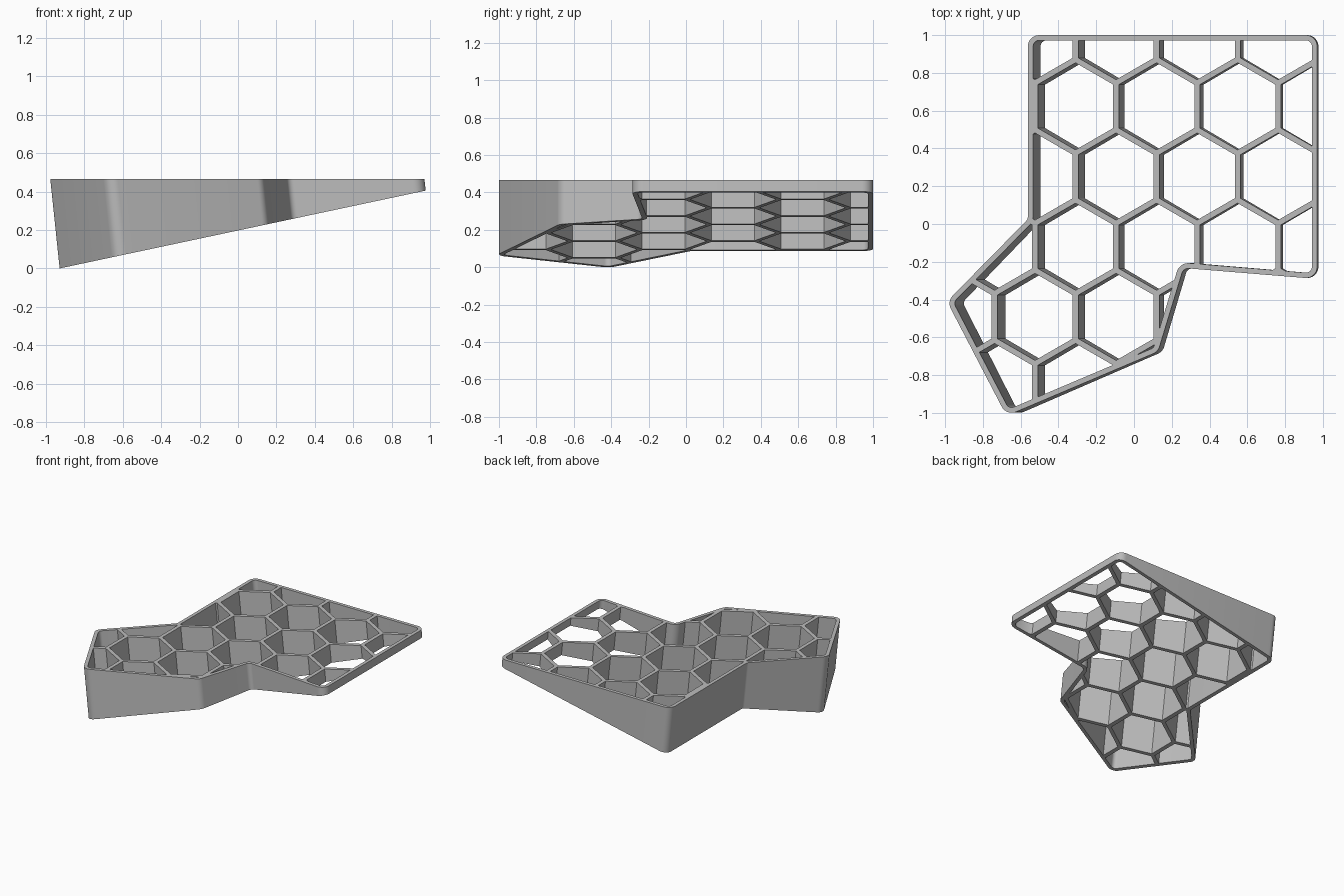
import bpy, bmesh, math
from mathutils import Vector

cube = bpy.data.objects.get("Cube")
if cube:
    bpy.data.objects.remove(cube, do_unlink=True)

HEIGHT = 0.465                      # level of the flat top rim
SLOPE = math.tan(math.radians(12))  # slope of the underside
LEAN = math.tan(math.radians(6))    # sideways lean of every wall
RIM = 0.028                         # outer wall thickness
PITCH = 0.429                       # spacing of the honeycomb cells
WEB = 0.03                          # honeycomb wall thickness

# Outline corners, counter-clockwise
CORNERS = [(-0.562, 1.0), (-0.562, 0.025), (-0.99, -0.41), (-0.675, -1.016),
           (0.127, -0.676), (0.262, -0.233), (0.97, -0.291), (0.97, 1.0)]


def rounded_outline(inset, steps=8):
    """Outline moved inward by inset, with filleted corners."""
    pts = [Vector(c) for c in CORNERS]
    result = []
    for i, p in enumerate(pts):
        a = (p - pts[i - 1]).normalized()
        b = (pts[(i + 1) % len(pts)] - p).normalized()
        turn = a.x * b.y - a.y * b.x
        side = 1 if turn > 0 else -1
        radius = 0.06 - inset if turn > 0 else 0.035 + inset
        na, nb = Vector((-a.y, a.x)), Vector((-b.y, b.x))
        mitre = (na + nb) / (1 + na.dot(nb))
        centre = p + mitre * (inset + side * radius)
        sweep = a.angle(b) * side
        start = math.atan2(-na.y * side, -na.x * side)
        for k in range(steps + 1):
            t = start + sweep * k / steps
            result.append(centre + radius * Vector((math.cos(t), math.sin(t))))
    return result


def add_prisms(name, loops, bottom, top):
    """One object holding an upright prism for each loop."""
    bm = bmesh.new()
    for loop in loops:
        low = [bm.verts.new((p[0], p[1], bottom)) for p in loop]
        high = [bm.verts.new((p[0], p[1], top)) for p in loop]
        bm.faces.new(low[::-1])
        bm.faces.new(high)
        for i in range(len(loop)):
            j = (i + 1) % len(loop)
            bm.faces.new((low[i], low[j], high[j], high[i]))
    mesh = bpy.data.meshes.new(name)
    bm.to_mesh(mesh)
    bm.free()
    obj = bpy.data.objects.new(name, mesh)
    bpy.context.collection.objects.link(obj)
    return obj


def apply_boolean(target, cutter, operation):
    mod = target.modifiers.new("cut", 'BOOLEAN')
    mod.object, mod.operation, mod.solver = cutter, operation, 'EXACT'
    bpy.context.view_layer.update()
    graph = bpy.context.evaluated_depsgraph_get()
    mesh = bpy.data.meshes.new_from_object(target.evaluated_get(graph))
    target.modifiers.clear()
    target.data = mesh
    bpy.data.objects.remove(cutter, do_unlink=True)


# Honeycomb cells
cells = []
radius = (PITCH - WEB) / math.sqrt(3)
for row in range(-5, 3):
    for col in range(-5, 4):
        cx = 0.5485 + (col + 0.5 * (row % 2)) * PITCH
        cy = 0.623 + row * PITCH * math.sqrt(3) / 2
        cells.append([(cx + radius * math.sin(-k * math.pi / 3),
                       cy + radius * math.cos(k * math.pi / 3)) for k in range(6)])

# Solid block, with the cells trimmed to the inside of the rim and cut away
outer = rounded_outline(0)
frame = add_prisms("honeycomb_wedge", [outer], 0, 1)
openings = add_prisms("cell_openings", cells, -0.5, 1.5)
inside = add_prisms("rim_inside", [rounded_outline(RIM)], -1, 2)
apply_boolean(openings, inside, 'INTERSECT')
apply_boolean(frame, openings, 'DIFFERENCE')
frame.data.name = "honeycomb_wedge"

# Lean the walls and slope the underside
low_x = min(p.x for p in outer) + LEAN * HEIGHT
for v in frame.data.vertices:
    depth = (HEIGHT - SLOPE * (v.co.x - low_x)) / (1 + SLOPE * LEAN)
    drop = depth * (1 - v.co.z)
    v.co = (v.co.x + LEAN * drop, v.co.y, HEIGHT - drop)

# Plain grey finish
grey = bpy.data.materials.new("plain_grey")
grey.use_nodes = True
colour = (0.5, 0.5, 0.5, 1)
grey.diffuse_color = colour
grey.node_tree.nodes["Principled BSDF"].inputs["Base Color"].default_value = colour
frame.data.materials.clear()
frame.data.materials.append(grey)
for face in frame.data.polygons:
    face.material_index = 0

bpy.ops.object.select_all(action='DESELECT')
frame.select_set(True)
bpy.context.view_layer.objects.active = frame
bpy.ops.object.shade_smooth_by_angle(angle=math.radians(30))
